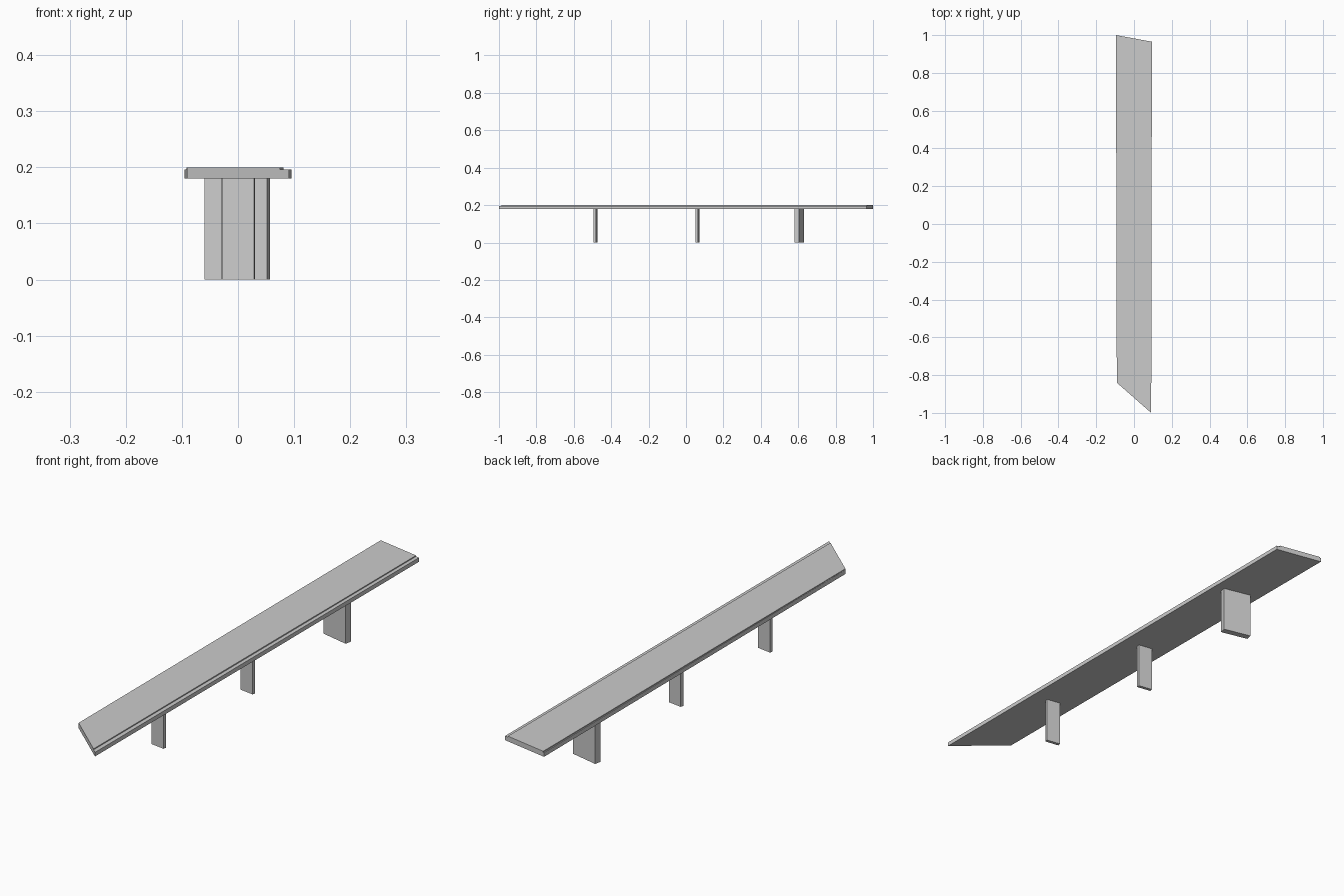
import bpy, bmesh, math

if "Cube" in bpy.data.objects:
    bpy.data.objects.remove(bpy.data.objects["Cube"])


def prism(name, plan, z0, z1):
    """Extrude a counter-clockwise plan outline from z0 up to z1."""
    bm = bmesh.new()
    base = bm.faces.new([bm.verts.new((x, y, z0)) for x, y in plan])
    top = bmesh.ops.extrude_face_region(bm, geom=[base], use_keep_orig=True)
    verts = [g for g in top["geom"] if isinstance(g, bmesh.types.BMVert)]
    bmesh.ops.translate(bm, verts=verts, vec=(0, 0, z1 - z0))
    bmesh.ops.recalc_face_normals(bm, faces=bm.faces)
    mesh = bpy.data.meshes.new(name)
    bm.to_mesh(mesh)
    bm.free()
    obj = bpy.data.objects.new(name, mesh)
    bpy.context.collection.objects.link(obj)
    return obj


def front_y(x):
    return -0.84 + (x + 0.091) / 0.182 * -0.16


def back_y(x):
    return 1.0 + (x + 0.0955) / 0.1905 * -0.035


def board(name, front_l, front_r, back_l, back_r, z0, z1):
    """Slightly tapered board with both ends cut at the slanted lines."""
    plan = [(front_l, front_y(front_l)), (front_r, front_y(front_r)),
            (back_r, back_y(back_r)), (back_l, back_y(back_l))]
    return prism(name, plan, z0, z1)


def leg(name, x, y, length, thickness, angle):
    c, s = math.cos(math.radians(angle)), math.sin(math.radians(angle))
    a, b = length / 2, thickness / 2
    plan = [(x + u * c - v * s, y + u * s + v * c)
            for u, v in ((-a, -b), (a, -b), (a, b), (-a, b))]
    return prism(name, plan, 0.0, 0.18)


# Bench top: main slab and the thin raised panel leaving a ledge
board("seat_slab", -0.091, 0.091, -0.0955, 0.095, 0.18, 0.196)
board("seat_panel", -0.0905, 0.075, -0.0915, 0.081, 0.196, 0.2)

# Legs: two narrow, one wide, each turned a little
leg("front_leg", 0.001, -0.484, 0.058, 0.013, -9)
leg("middle_leg", -0.001, 0.062, 0.058, 0.013, -9)
leg("back_leg", -0.001, 0.605, 0.114, 0.0255, -12.5)
